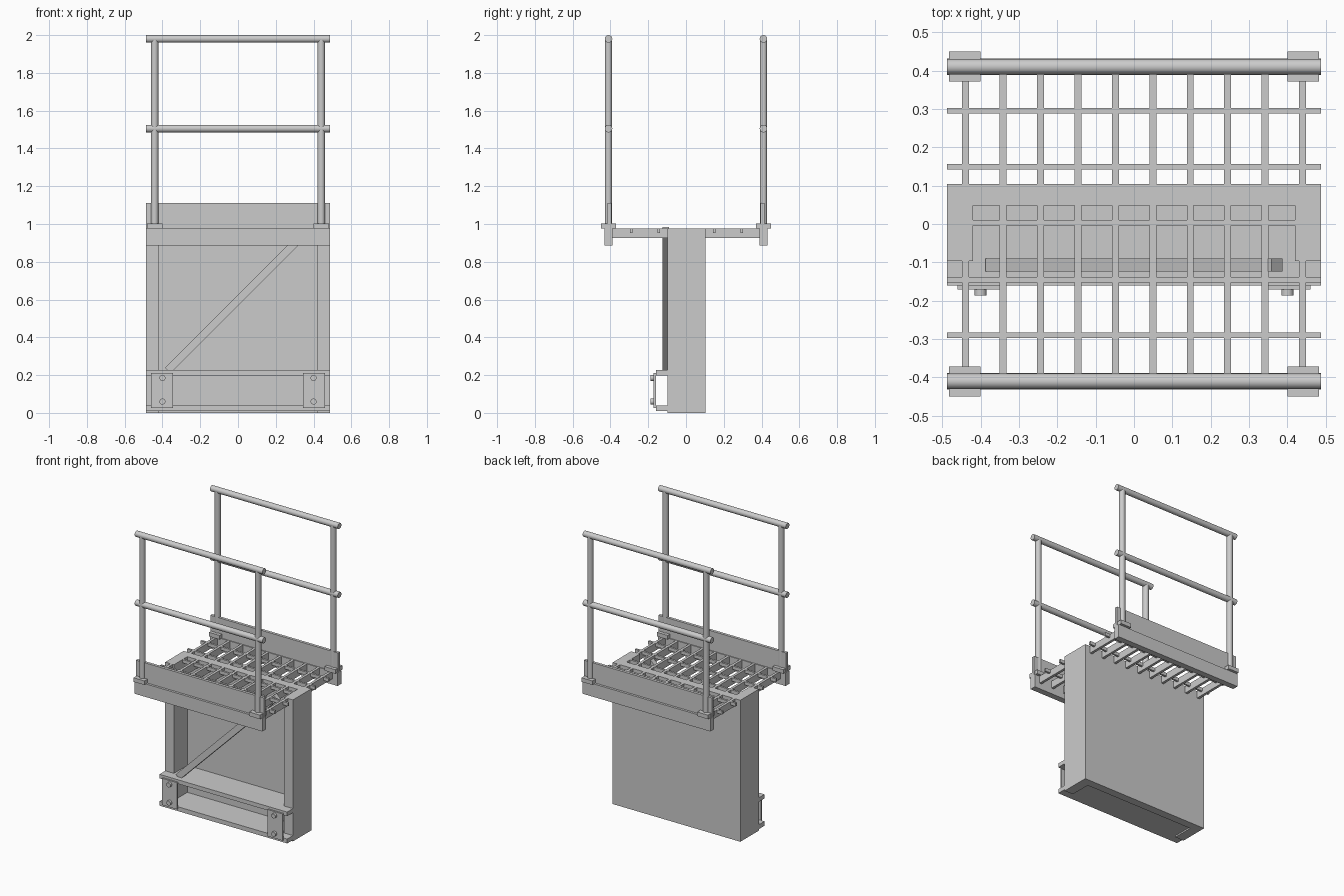
import bpy, bmesh, math
from mathutils import Vector

if "Cube" in bpy.data.objects:
    bpy.data.objects.remove(bpy.data.objects["Cube"])


def finish(name, bm):
    bmesh.ops.recalc_face_normals(bm, faces=bm.faces)
    me = bpy.data.meshes.new(name)
    bm.to_mesh(me)
    bm.free()
    ob = bpy.data.objects.new(name, me)
    bpy.context.collection.objects.link(ob)
    return ob


def box(name, x0, x1, y0, y1, z0, z1):
    bm = bmesh.new()
    bmesh.ops.create_cube(bm, size=1)
    for v in bm.verts:
        v.co = Vector((x0 + (v.co.x + .5) * (x1 - x0),
                       y0 + (v.co.y + .5) * (y1 - y0),
                       z0 + (v.co.z + .5) * (z1 - z0)))
    return finish(name, bm)


def tube(name, a, b, r, sides=24):
    a, b = Vector(a), Vector(b)
    bm = bmesh.new()
    bmesh.ops.create_cone(bm, cap_ends=True, segments=sides,
                          radius1=r, radius2=r, depth=(b - a).length)
    ob = finish(name, bm)
    ob.location = (a + b) / 2
    ob.rotation_euler = (b - a).to_track_quat('Z', 'Y').to_euler()
    for p in ob.data.polygons:
        p.use_smooth = len(p.vertices) == 4
    return ob


W = 0.487      # half width
TOP = 0.975    # deck level

# Gate leaf: U-shaped plan, open to the front
plan = [(-W, -.097), (-.42, -.097), (-.42, .048), (.42, .048),
        (.42, -.097), (W, -.097), (W, .104), (-W, .104)]
bm = bmesh.new()
face = bm.faces.new([bm.verts.new((x, y, 0)) for x, y in plan])
ext = bmesh.ops.extrude_face_region(bm, geom=[face])
bmesh.ops.translate(bm, vec=(0, 0, TOP),
                    verts=[g for g in ext['geom'] if isinstance(g, bmesh.types.BMVert)])
finish("gate_leaf", bm)

# Bottom beam flanges: wide strip in front, narrower floor inside the leaf
for label, z0, z1 in (("lower", .01, .04), ("upper", .198, .226)):
    box(label + "_flange", -W, W, -.16, -.097, z0, z1)
    box(label + "_inner_flange", -.42, .42, -.097, .048, z0, z1)

# Bolted end plates
for s in (-1, 1):
    box("bolt_plate", s * .402 - .058, s * .402 + .058, -.171, -.16, .026, .21)
    for z in (.06, .185):
        tube("bolt", (s * .4, -.187, z), (s * .4, -.165, z), .016, 16)

# Diagonal brace
brace = box("diagonal_brace", -.527, .527, -.124, -.09, -.0205, .0205)
brace.location = (0, 0, .597)
brace.rotation_euler = (0, -math.pi / 4, 0)

# Deck grating
for i in range(10):
    x = -.439 + i * .0976
    box("bearing_bar", x - .009, x + .009, -.39, .39, .925, TOP)
for y in (-.29, -.145, .003, .149, .295):
    box("cross_bar", -W, W, y - .007, y + .007, .952, TOP)

# Edge beams, toe boards and handrails on both sides
for s in (-1, 1):
    y = s * .41
    box("edge_beam", -W, W, y - .021, y + .021, .885, TOP)
    box("toe_board", -W, W, s * .405 - .01, s * .405 + .01, TOP, 1.11)
    for z in (1.505, 1.98):
        tube("handrail", (-W, y, z), (W, y, z), .02)
    for x in (-.441, .441):
        box("post_base", x - .041, x + .041, y - .039, y + .039, TOP, 1.003)
        tube("handrail_post", (x, y, 1.0), (x, y, 1.98), .0195)
